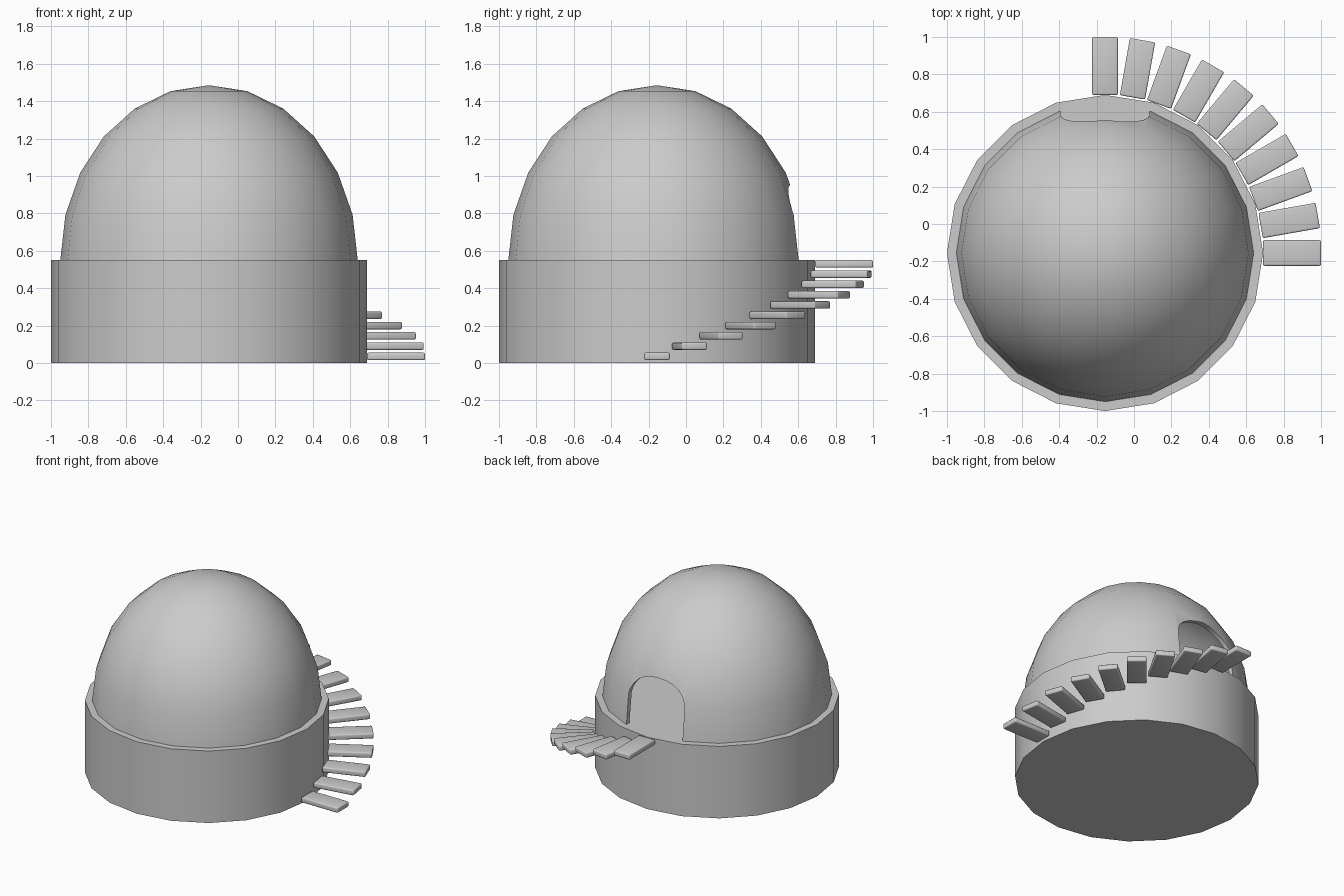
import bpy
import bmesh
from math import cos, sin, pi, radians
from mathutils import Matrix, Vector

cube = bpy.data.objects.get("Cube")
if cube:
    bpy.data.objects.remove(cube, do_unlink=True)

CENTRE = Vector((-0.155, -0.155, 0))
SIDES = 20
FLOOR = 0.55

stone = bpy.data.materials.new("plain_grey")
stone.use_nodes = True
GREY = (0.6, 0.6, 0.6, 1)
stone.diffuse_color = GREY
stone.node_tree.nodes["Principled BSDF"].inputs["Base Color"].default_value = GREY


def make_object(name, bm, matrix=Matrix()):
    bmesh.ops.recalc_face_normals(bm, faces=bm.faces)
    mesh = bpy.data.meshes.new(name)
    bm.to_mesh(mesh)
    bm.free()
    mesh.materials.append(stone)
    obj = bpy.data.objects.new(name, mesh)
    obj.matrix_world = matrix
    bpy.context.collection.objects.link(obj)
    return obj


def activate(obj):
    bpy.ops.object.select_all(action='DESELECT')
    obj.select_set(True)
    bpy.context.view_layer.objects.active = obj


def smooth(obj, angle=50):
    activate(obj)
    bpy.ops.object.shade_smooth_by_angle(angle=radians(angle))


# Round base
bm = bmesh.new()
bmesh.ops.create_cone(bm, cap_ends=True, segments=SIDES, radius1=0.845,
                      radius2=0.845, depth=FLOOR,
                      matrix=Matrix.Translation((0, 0, FLOOR / 2)))
smooth(make_object("base", bm, Matrix.Translation(CENTRE)))

# Tall dome: upper half of a stretched sphere, given wall thickness
bm = bmesh.new()
bmesh.ops.create_uvsphere(bm, u_segments=SIDES, v_segments=12, radius=1)
bmesh.ops.delete(bm, geom=[v for v in bm.verts if v.co.z < -0.01], context='VERTS')
bmesh.ops.scale(bm, vec=(0.795, 0.795, 0.935), verts=bm.verts)
dome = make_object("dome", bm, Matrix.Translation(CENTRE + Vector((0, 0, FLOOR))))
wall = dome.modifiers.new("wall", 'SOLIDIFY')
wall.thickness = 0.035
wall.offset = -1

# Arched doorway cutter at the back
bm = bmesh.new()
half_width, spring, rise = 0.237, 0.22, 0.18
outline = [(half_width, -0.1)]
outline += [(half_width * cos(pi * i / 12), spring + rise * sin(pi * i / 12))
            for i in range(13)]
outline += [(-half_width, -0.1)]
face = bm.faces.new([bm.verts.new((x, 0.4, z)) for x, z in outline])
ext = bmesh.ops.extrude_face_region(bm, geom=[face])
bmesh.ops.translate(bm, vec=(0, 0.6, 0),
                    verts=[g for g in ext["geom"] if isinstance(g, bmesh.types.BMVert)])
cutter = make_object("doorway_cutter", bm, dome.matrix_world.copy())
cutter.hide_render = True
door = dome.modifiers.new("doorway", 'BOOLEAN')
door.operation = 'DIFFERENCE'
door.solver = 'EXACT'
door.object = cutter

bpy.context.view_layer.update()
activate(dome)
for name in ("wall", "doorway"):
    bpy.ops.object.modifier_apply(modifier=name)
bpy.data.objects.remove(cutter, do_unlink=True)
smooth(dome)

# Floating steps curling up a quarter turn to the doorway
for i in range(10):
    bm = bmesh.new()
    bmesh.ops.create_cube(bm, size=1)
    bmesh.ops.scale(bm, vec=(0.31, 0.137, 0.04), verts=bm.verts)
    bmesh.ops.bevel(bm, geom=bm.edges[:], offset=0.009, segments=3,
                    profile=0.5, affect='EDGES')
    place = (Matrix.Translation(CENTRE + Vector((0, 0, 0.035 + i * 0.055)))
             @ Matrix.Rotation(radians(10 * i), 4, 'Z')
             @ Matrix.Translation((1.0, 0, 0)))
    smooth(make_object(f"step_{i + 1}", bm, place))
